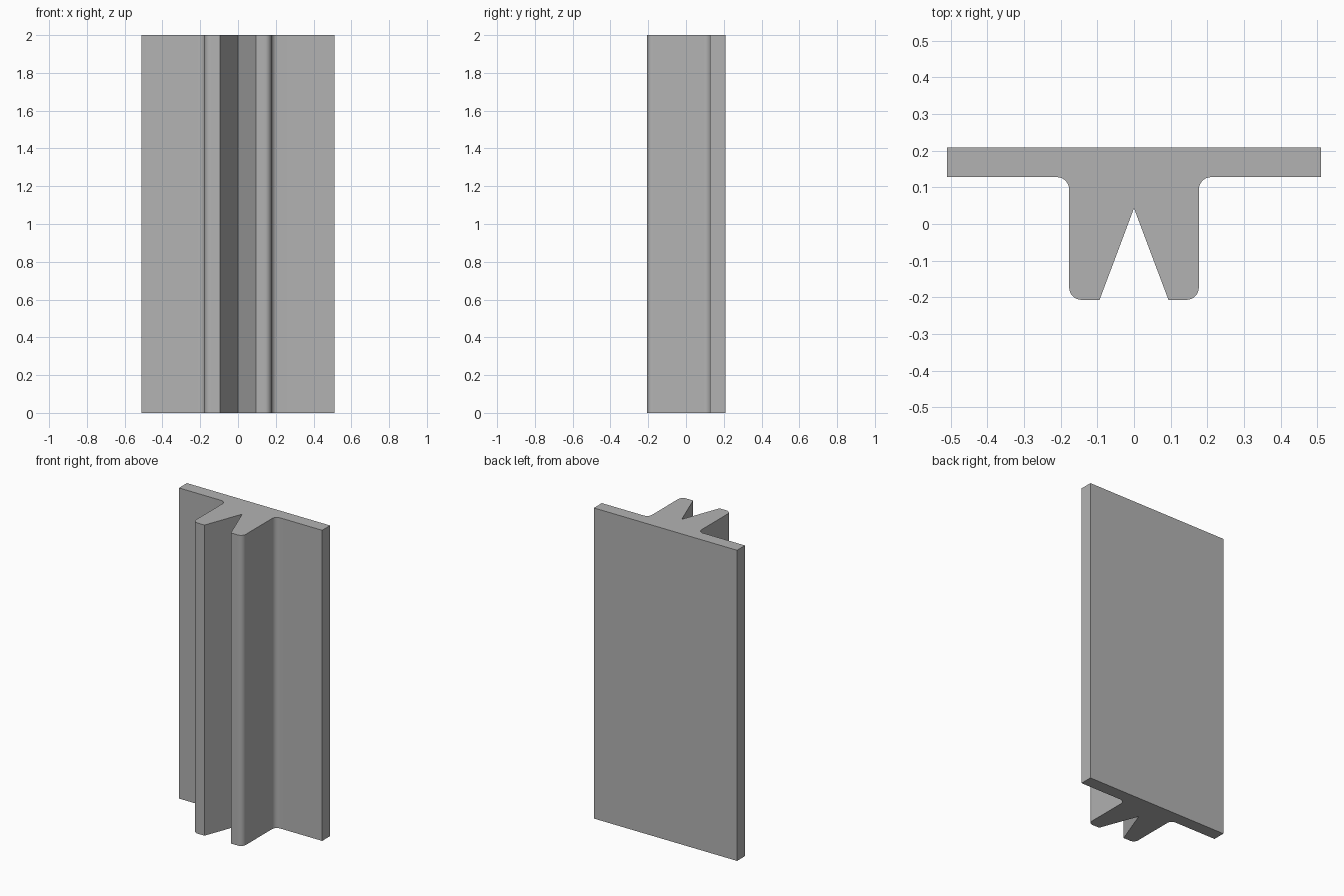
import bpy, bmesh, math
from mathutils import Vector

cube = bpy.data.objects.get("Cube")
if cube:
    bpy.data.objects.remove(cube, do_unlink=True)

HEIGHT = 2.0
FILLET = 0.034
STEPS = 8

# Plain grey metal
grey = bpy.data.materials.new("grey metal")
grey.use_nodes = True
colour = (0.45, 0.45, 0.45, 1)
grey.diffuse_color = colour
grey.node_tree.nodes["Principled BSDF"].inputs["Base Color"].default_value = colour


def rounded(before, corner, after, radius):
    """Arc points replacing a right-angled corner."""
    c = Vector(corner)
    a = (Vector(before) - c).normalized() * radius
    b = (Vector(after) - c).normalized() * radius
    centre = c + a + b
    angles = [math.pi / 2 * i / STEPS for i in range(STEPS + 1)]
    return [centre - b * math.cos(t) - a * math.sin(t) for t in angles]


# Right half of the section: groove root, prong tip, web side, flange, back
corners = [
    ((0, 0.043), 0),
    ((0.094, -0.207), 0),
    ((0.177, -0.207), FILLET),
    ((0.177, 0.128), FILLET),
    ((0.51, 0.128), 0),
    ((0.51, 0.209), 0),
]
half = []
for i, (point, radius) in enumerate(corners):
    if radius:
        half += rounded(corners[i - 1][0], point, corners[i + 1][0], radius)
    else:
        half.append(Vector(point))
mirrored = [Vector((-p.x, p.y)) for p in reversed(half[1:])]

# Extrude the section upward
bm = bmesh.new()
base = bm.faces.new([bm.verts.new((p.x, p.y, 0)) for p in half + mirrored])
top = bmesh.ops.extrude_face_region(bm, geom=[base], use_keep_orig=True)
bmesh.ops.translate(bm, vec=(0, 0, HEIGHT),
                    verts=[g for g in top["geom"] if isinstance(g, bmesh.types.BMVert)])
bmesh.ops.recalc_face_normals(bm, faces=bm.faces)
mesh = bpy.data.meshes.new("grooved_t_rail")
bm.to_mesh(mesh)
bm.free()
mesh.materials.append(grey)

rail = bpy.data.objects.new("grooved_t_rail", mesh)
bpy.context.collection.objects.link(rail)
bpy.context.view_layer.objects.active = rail
rail.select_set(True)
bpy.ops.object.shade_smooth_by_angle(angle=math.radians(30))
